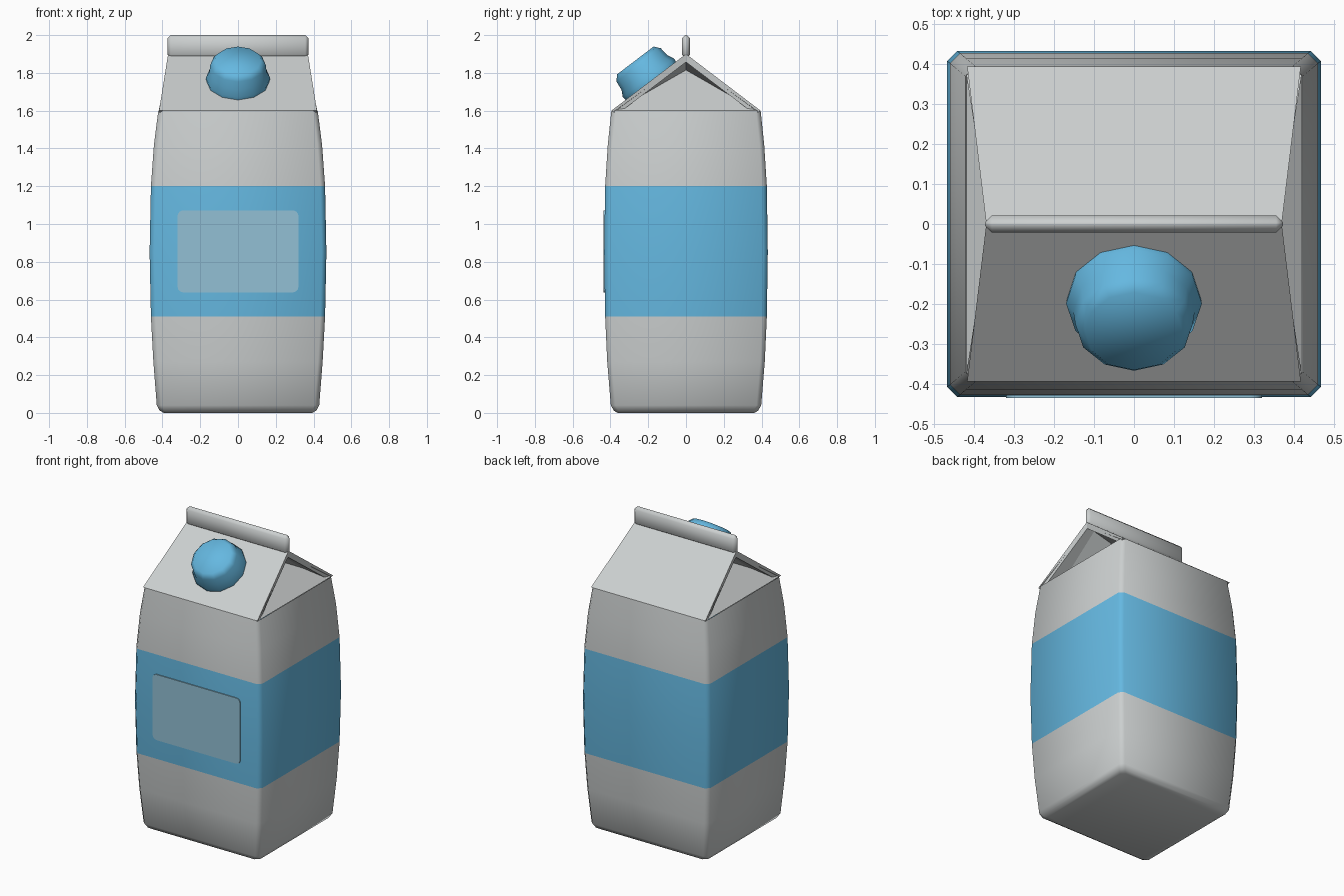
import bpy, bmesh, math
from mathutils import Vector, Matrix

if "Cube" in bpy.data.objects:
    bpy.data.objects.remove(bpy.data.objects["Cube"])


def material(name, rgb):
    m = bpy.data.materials.new(name)
    m.diffuse_color = (*rgb, 1)
    m.use_nodes = True
    m.node_tree.nodes["Principled BSDF"].inputs["Base Color"].default_value = m.diffuse_color
    return m


WHITE = material("carton white", (0.60, 0.625, 0.625))
BLUE = material("band blue", (0.13, 0.48, 0.75))
LABEL = material("label pale blue", (0.29, 0.53, 0.66))


def finish(name, bm, mats, angle=50):
    bmesh.ops.recalc_face_normals(bm, faces=bm.faces[:])
    me = bpy.data.meshes.new(name)
    bm.to_mesh(me)
    bm.free()
    ob = bpy.data.objects.new(name, me)
    bpy.context.collection.objects.link(ob)
    for m in mats:
        me.materials.append(m)
    bpy.ops.object.select_all(action='DESELECT')
    ob.select_set(True)
    bpy.context.view_layer.objects.active = ob
    bpy.ops.object.shade_smooth_by_angle(angle=math.radians(angle))
    return ob


def loft(bm, rings, cap_start=True, cap_end=True):
    vs = [[bm.verts.new(p) for p in r] for r in rings]
    n = len(vs[0])
    for a, b in zip(vs, vs[1:]):
        for i in range(n):
            j = (i + 1) % n
            bm.faces.new((a[i], a[j], b[j], b[i]))
    if cap_start:
        bm.faces.new(vs[0][::-1])
    if cap_end:
        bm.faces.new(vs[-1])


def chamfered_ring(hx, hy, z, c=0.025):
    return [(hx, -hy + c, z), (hx, hy - c, z), (hx - c, hy, z), (-hx + c, hy, z),
            (-hx, hy - c, z), (-hx, -hy + c, z), (-hx + c, -hy, z), (hx - c, -hy, z)]


# Bulging carton body with a blue band between two heights
profile = [(0.392, 0.362, 0.0), (0.415, 0.382, 0.012), (0.43, 0.398, 0.04),
           (0.448, 0.417, 0.27), (0.461, 0.428, 0.51), (0.468, 0.433, 0.85),
           (0.461, 0.428, 1.2), (0.445, 0.414, 1.42), (0.422, 0.395, 1.6)]
bm = bmesh.new()
loft(bm, [chamfered_ring(*p) for p in profile], cap_end=False)
for f in bm.faces:
    f.material_index = int(0.51 < f.calc_center_median().z < 1.2)
finish("carton_body", bm, [WHITE, BLUE])

# Sloping roof panels, front and back
for name, s in (("front_roof_panel", -1), ("back_roof_panel", 1)):
    bm = bmesh.new()
    ends = [[(k * 0.418, s * 0.395, 1.6), (k * 0.37, 0, 1.9),
             (k * 0.366, 0, 1.857), (k * 0.41, s * 0.365, 1.58)] for k in (-1, 1)]
    loft(bm, ends)
    finish(name, bm, [WHITE], 30)

# Folded-in gable ends, one closed solid beneath the roof panels
bm = bmesh.new()
V = {}
for k in (-1, 1):
    V[k, 'f'] = bm.verts.new((k * 0.42, -0.375, 1.6))
    V[k, 'b'] = bm.verts.new((k * 0.42, 0.375, 1.6))
    V[k, 'apex'] = bm.verts.new((k * 0.15, 0, 1.815))
    V[k, 'ridge'] = bm.verts.new((k * 0.362, 0, 1.87))
    bm.faces.new((V[k, 'f'], V[k, 'b'], V[k, 'apex']))
    bm.faces.new((V[k, 'f'], V[k, 'apex'], V[k, 'ridge']))
    bm.faces.new((V[k, 'b'], V[k, 'ridge'], V[k, 'apex']))
for a, b in (('f', 'ridge'), ('ridge', 'b'), ('b', 'f')):
    bm.faces.new((V[-1, a], V[1, a], V[1, b], V[-1, b]))
finish("gable_folds", bm, [WHITE], 30)

# Upright sealed fin on the ridge
bm = bmesh.new()
bmesh.ops.create_cube(bm, size=1, matrix=Matrix.Translation((0, 0, 1.94)) @ Matrix.Diagonal((0.746, 0.042, 0.12, 1)))
bmesh.ops.bevel(bm, geom=bm.edges[:], offset=0.017, segments=1, affect='EDGES')
finish("top_fin", bm, [WHITE])

# Twelve-sided screw cap, square to the front roof
normal = Vector((0, -0.3, 0.395)).normalized()
place = Matrix.Translation((0, -0.187, 1.758)) @ normal.to_track_quat('Z', 'Y').to_matrix().to_4x4()
bm = bmesh.new()
rings = []
for r, h in ((0.165, -0.02), (0.17, 0.02), (0.152, 0.055), (0.147, 0.105), (0.122, 0.135)):
    rings.append([place @ Vector((r * math.cos(i * math.pi / 6), r * math.sin(i * math.pi / 6), h))
                  for i in range(12)])
loft(bm, rings)
finish("screw_cap", bm, [BLUE], 55)

# Rounded label plate on the front
bm = bmesh.new()
outline = []
for q, (sx, sz) in enumerate(((1, 1), (-1, 1), (-1, -1), (1, -1))):
    for i in range(5):
        a = (q + i / 4) * math.pi / 2
        outline.append((sx * 0.29 + 0.03 * math.cos(a), 0.855 + sz * 0.187 + 0.03 * math.sin(a)))
loft(bm, [[(x, y, z) for x, z in outline] for y in (-0.429, -0.436)])
finish("front_label", bm, [LABEL], 30)
